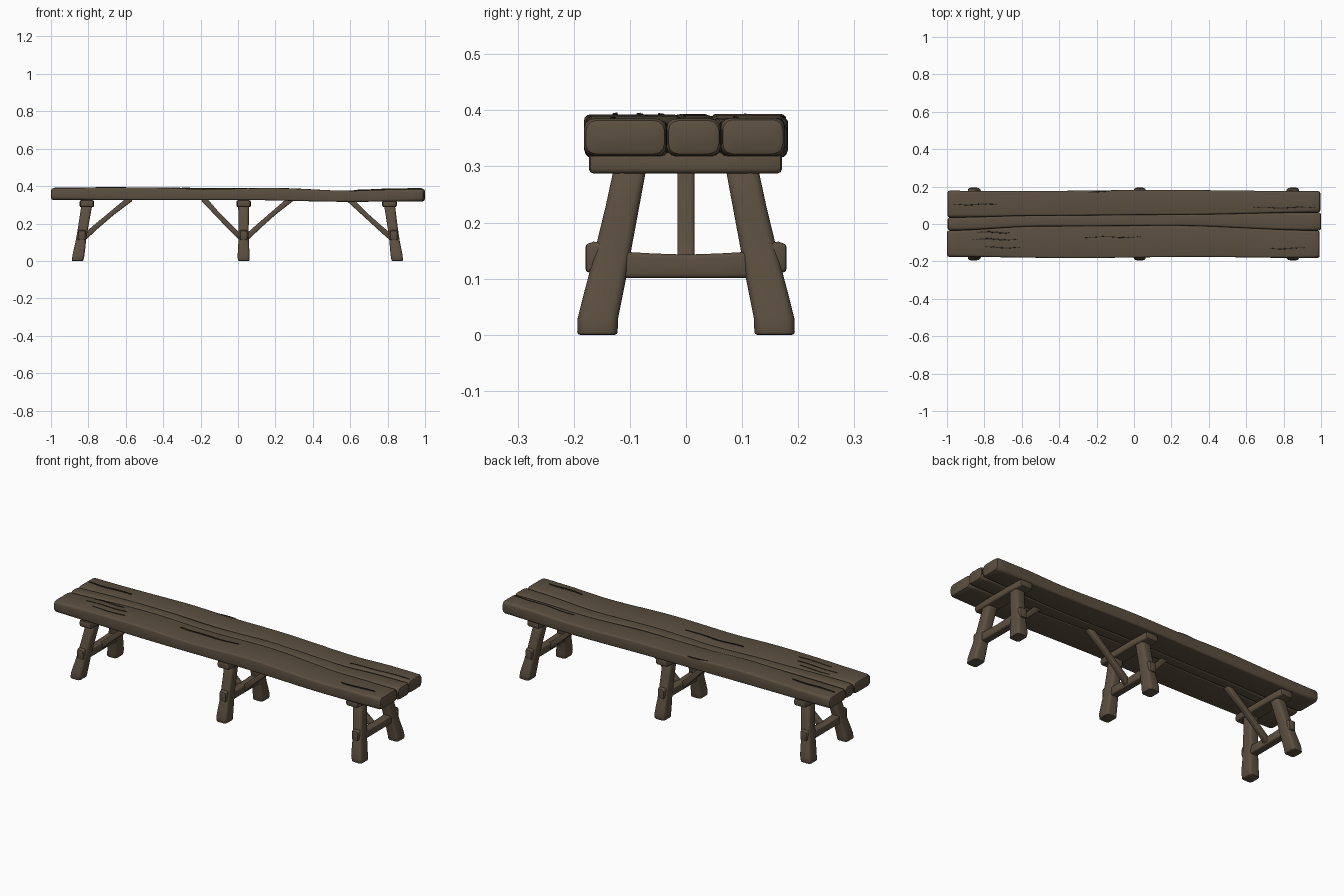
import bpy, bmesh, math
from mathutils import Vector

if "Cube" in bpy.data.objects:
    bpy.data.objects.remove(bpy.data.objects["Cube"])


def material(name, rgb):
    m = bpy.data.materials.new(name)
    m.diffuse_color = (*rgb, 1)
    m.use_nodes = True
    m.node_tree.nodes["Principled BSDF"].inputs["Base Color"].default_value = m.diffuse_color
    return m


WOOD = material("weathered_wood", (0.105, 0.078, 0.050))
DARK = material("dark_crevice", (0.030, 0.024, 0.015))
X, Y, Z = Vector((1, 0, 0)), Vector((0, 1, 0)), Vector((0, 0, 1))


def ring(c, u, v, a, b, r):
    """Rounded rectangle of half sizes a, b around c."""
    r = min(r, a * 0.95, b * 0.95)
    pts = []
    for q, (su, sv) in enumerate(((1, 1), (-1, 1), (-1, -1), (1, -1))):
        for k in range(4):
            t = math.radians(90 * q + 30 * k)
            pts.append(c + u * (su * (a - r) + r * math.cos(t))
                       + v * (sv * (b - r) + r * math.sin(t)))
    return pts


def beam(name, sections, u, v, bevel=0.008, mat=WOOD, is_dark=None):
    """Loft rounded rectangles (centre, half u, half v, radius), rounding both ends."""
    secs = [(Vector(c), a, b, r) for c, a, b, r in sections]

    def ends(s, n):
        c, a, b, r = s
        d = (n[0] - c).normalized()
        e = min(bevel, a * 0.5, b * 0.5)
        return [(c, a - e, b - e, r),
                (c + d * e * 0.3, a - e * 0.3, b - e * 0.3, r),
                (c + d * e, a, b, r)]
    secs = ends(secs[0], secs[1]) + secs[1:-1] + ends(secs[-1], secs[-2])[::-1]
    bm = bmesh.new()
    rings = [[bm.verts.new(p) for p in ring(c, u, v, a, b, r)] for c, a, b, r in secs]
    n = len(rings[0])
    for p, q in zip(rings, rings[1:]):
        for i in range(n):
            bm.faces.new((p[i], p[(i + 1) % n], q[(i + 1) % n], q[i]))
    bm.faces.new(rings[0])
    bm.faces.new(rings[-1])
    bmesh.ops.recalc_face_normals(bm, faces=bm.faces)
    me = bpy.data.meshes.new(name)
    me.materials.append(mat)
    if is_dark:
        me.materials.append(DARK)
        for f in bm.faces:
            f.material_index = int(is_dark(f))
    for f in bm.faces:
        f.smooth = True
    bm.to_mesh(me)
    bm.free()
    ob = bpy.data.objects.new(name, me)
    bpy.context.collection.objects.link(ob)
    bpy.context.view_layer.objects.active = ob
    ob.select_set(True)
    bpy.ops.object.shade_smooth_by_angle(angle=math.radians(40))
    ob.select_set(False)
    return ob


def interp(x, pts):
    for (x0, y0), (x1, y1) in zip(pts, pts[1:]):
        if x <= x1:
            t = max(0, (x - x0) / (x1 - x0))
            t = t * t * (3 - 2 * t)
            return y0 + (y1 - y0) * t
    return pts[-1][1]


# Seat: three wavy planks that share wandering seams
def top(x):
    return interp(x, ((-1, .388), (-.45, .393), (-.15, .385), (.15, .388),
                      (.6, .376), (.85, .384), (1, .386)))


def bottom(x):
    return interp(x, ((-1, .326), (0, .326), (.6, .316), (1, .319)))


def front_edge(x):
    return -.179 + .003 * math.sin(5 * x)


def back_edge(x):
    return .179 + .003 * math.sin(4 * x + 1)


def seam_a(x):
    return interp(x, ((-1, -.035), (-.5, -.012), (.2, -.008), (1, -.035)))


def seam_b(x):
    return interp(x, ((-1, .035), (-.5, .045), (.2, .05), (1, .062)))


def plank(name, lo, hi, x0, x1, lift):
    secs = []
    for i in range(33):
        x = x0 + (x1 - x0) * i / 32
        y0, y1 = lo(x), hi(x)
        t = top(x) + lift * math.sin(6 * x + 40 * lift)
        b = bottom(x)
        r = .008 + .010 * abs(x) ** 4
        secs.append(((x, (y0 + y1) / 2, (t + b) / 2), (y1 - y0) / 2, (t - b) / 2, r))
    beam(name, secs, Y, Z, .012, is_dark=lambda f: abs(f.normal.y) > .9
         and abs(f.calc_center_median().y) < .12)


plank("front_plank", front_edge, seam_a, -1, .993, .002)
plank("middle_plank", seam_a, seam_b, -.996, 1, .003)
plank("back_plank", seam_b, back_edge, -.998, .996, -.002)

# Thin weathering cracks along the top
for i, (x0, x1, y, w) in enumerate((
        (-.84, -.66, -.045, .004), (-.86, -.62, -.082, .004), (-.80, -.60, -.125, .003),
        (-.25, -.13, .172, .004), (.62, .98, .088, .003), (.72, .92, -.13, .003),
        (-.98, -.72, .105, .003), (-.30, .05, -.07, .002))):
    pts = []
    for k in range(9):
        x = x0 + (x1 - x0) * k / 8
        pts.append(((x, y + .003 * math.sin(30 * x), top(x) + .001),
                    w * math.sin(math.pi * (k + .3) / 8.6), .003, .001))
    beam("crack_%d" % i, pts, Y, Z, .001, DARK)

# Trestles: cleat, two splayed legs and a through stretcher each
for side, xt, xf in (("left", -.808, -.858), ("middle", .03, .03), ("right", .81, .852)):
    def lean(z):
        return xf + (xt - xf) * z / .3

    beam(side + "_cleat", [((xt, y, .306), h, .0185, .009) for y, h in
                           ((-.173, .036), (-.08, .039), (.08, .039), (.171, .036))],
         X, Z, .008)
    for s, end in ((-1, "front"), (1, "back")):
        beam("%s_%s_leg" % (side, end),
             [((lean(z), s * y, z), a, b, .014) for z, y, a, b in
              ((0, .158, .031, .036), (.03, .157, .032, .036), (.07, .148, .030, .035),
               (.10, .141, .028, .034), (.16, .128, .027, .032), (.23, .113, .028, .030),
               (.30, .099, .029, .029))], X, Y, .005)
        # Tenon block showing outside the leg
        beam("%s_%s_tenon" % (side, end),
             [((lean(.135), s * .12, .136), .021, .027, .008),
              ((lean(.135), s * .165, .137), .021, .029, .008),
              ((lean(.135), s * .179, .137), .019, .026, .008)], X, Z, .006)
    beam(side + "_stretcher",
         [((lean(.125), y, z), .022, h, .008) for y, z, h in
          ((-.13, .125, .024), (-.06, .123, .022), (0, .122, .021),
           (.06, .123, .022), (.13, .125, .024))], X, Z, .004)


# Diagonal braces from stretcher to seat underside
for name, x0, x1 in (("left_brace", -.835, -.575), ("middle_left_brace", .025, -.185),
                     ("middle_right_brace", .035, .285), ("right_brace", .832, .592)):
    p, q = Vector((x0, 0, .115)), Vector((x1, 0, .333))
    d = (q - p).normalized()
    sag = d.cross(Y)
    beam(name, [(p.lerp(q, t) + sag * (.004 * math.sin(math.pi * t)), .015, h, .006)
                for t, h in ((0, .016), (.3, .014), (.65, .013), (1, .016))],
         Y, sag, .004)
